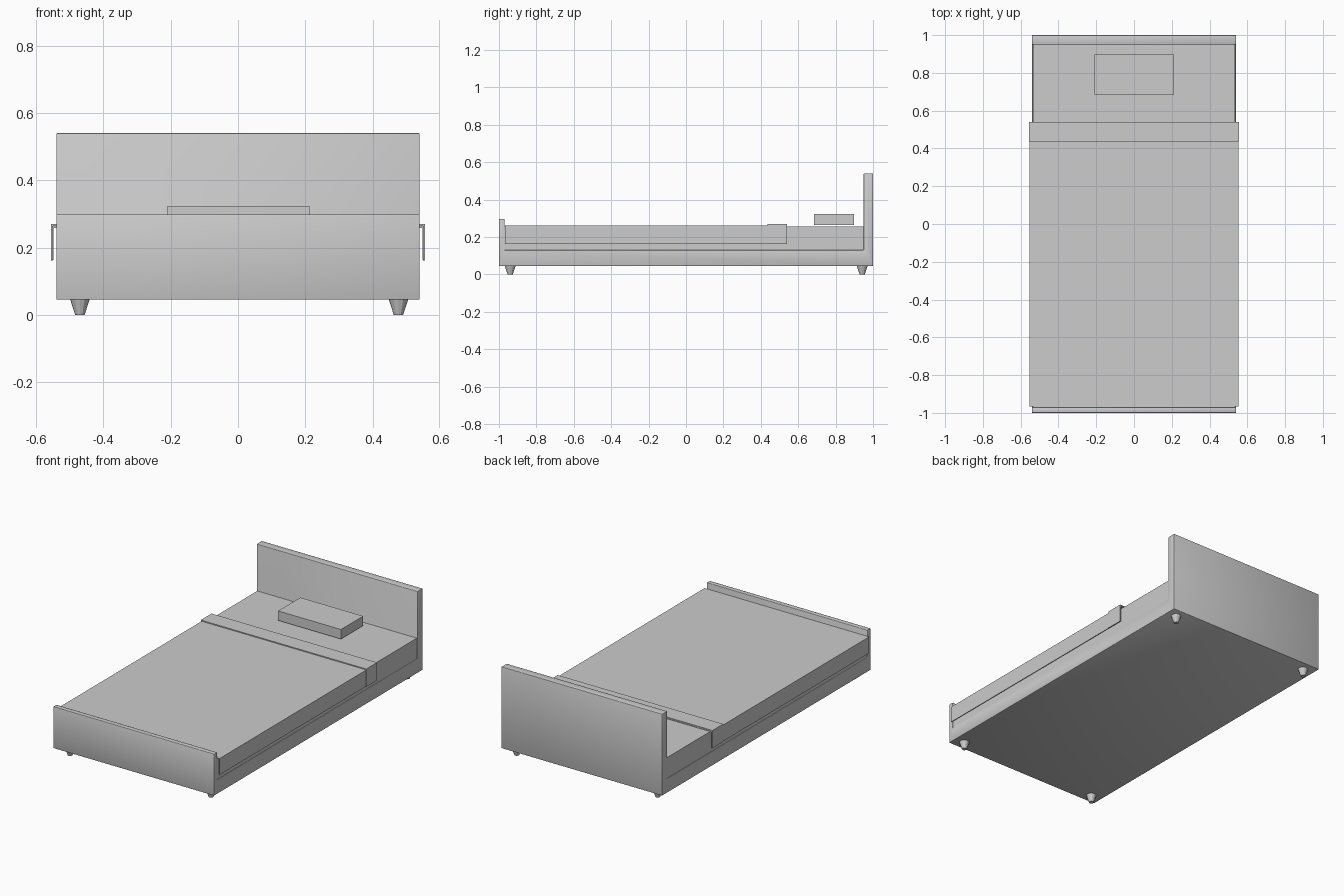
import bpy, bmesh, math
from mathutils import Matrix

if "Cube" in bpy.data.objects:
    bpy.data.objects.remove(bpy.data.objects["Cube"])

grey = bpy.data.materials.new("light grey")
grey.diffuse_color = (0.604, 0.604, 0.604, 1)
grey.use_nodes = True
grey.node_tree.nodes["Principled BSDF"].inputs["Base Color"].default_value = grey.diffuse_color


def finish(name, bm, smooth=False):
    bmesh.ops.recalc_face_normals(bm, faces=bm.faces)
    me = bpy.data.meshes.new(name)
    bm.to_mesh(me)
    bm.free()
    me.materials.append(grey)
    for p in me.polygons:
        p.use_smooth = smooth
    ob = bpy.data.objects.new(name, me)
    bpy.context.collection.objects.link(ob)
    return ob


def box(name, x, y, z, smooth=False):
    bm = bmesh.new()
    bmesh.ops.create_cube(bm, size=1)
    for v in bm.verts:
        v.co = [(a + b) / 2 + c * (b - a) for (a, b), c in zip((x, y, z), v.co)]
    return finish(name, bm, smooth)


def extrude(name, points, offset):
    """Close a profile into a face and sweep it along offset."""
    bm = bmesh.new()
    face = bm.faces.new([bm.verts.new(p) for p in points])
    geom = bmesh.ops.extrude_face_region(bm, geom=[face])["geom"]
    moved = [g for g in geom if isinstance(g, bmesh.types.BMVert)]
    bmesh.ops.translate(bm, vec=offset, verts=moved)
    return finish(name, bm)


def drape(name, half, top, bottom, y0, y1, t):
    """Thin cover hanging over both sides of the mattress."""
    outer = [(-half, bottom), (-half, top), (half, top), (half, bottom)]
    i = half - t
    inner = [(i, bottom), (i, top - t), (-i, top - t), (-i, bottom)]
    return extrude(name, [(x, y0, z) for x, z in outer + inner], (0, y1 - y0, 0))


# Frame with footboard and headboard, one side profile swept across
W = 0.54
side = [(-1, 0.045), (1, 0.045), (1, 0.54), (0.95, 0.54),
        (0.95, 0.13), (-0.97, 0.13), (-0.97, 0.298), (-1, 0.298)]
frame = extrude("bed_frame", [(-W, y, z) for y, z in side], (2 * W, 0, 0))
bevel = frame.modifiers.new("soft edges", 'BEVEL')
bevel.width = 0.003
bevel.segments = 2
for p in frame.data.polygons:
    p.use_smooth = True

# Mattress, blanket, folded blanket edge and pillow
box("mattress", (-0.536, 0.536), (-0.97, 0.95), (0.13, 0.256))
drape("blanket", 0.553, 0.262, 0.163, -0.967, 0.538, 0.004)
drape("blanket_fold", 0.556, 0.27, 0.162, 0.437, 0.54, 0.006)
box("pillow", (-0.21, 0.212), (0.685, 0.898), (0.265, 0.323))

# Tapered feet
for x, sx in ((-0.47, "left"), (0.477, "right")):
    for y, sy in ((-0.94, "front"), (0.942, "back")):
        bm = bmesh.new()
        bmesh.ops.create_cone(bm, cap_ends=True, segments=12, radius1=0.014,
                              radius2=0.029, depth=0.046,
                              matrix=Matrix.Translation((x, y, 0.023)))
        finish(f"{sy}_{sx}_foot", bm)
